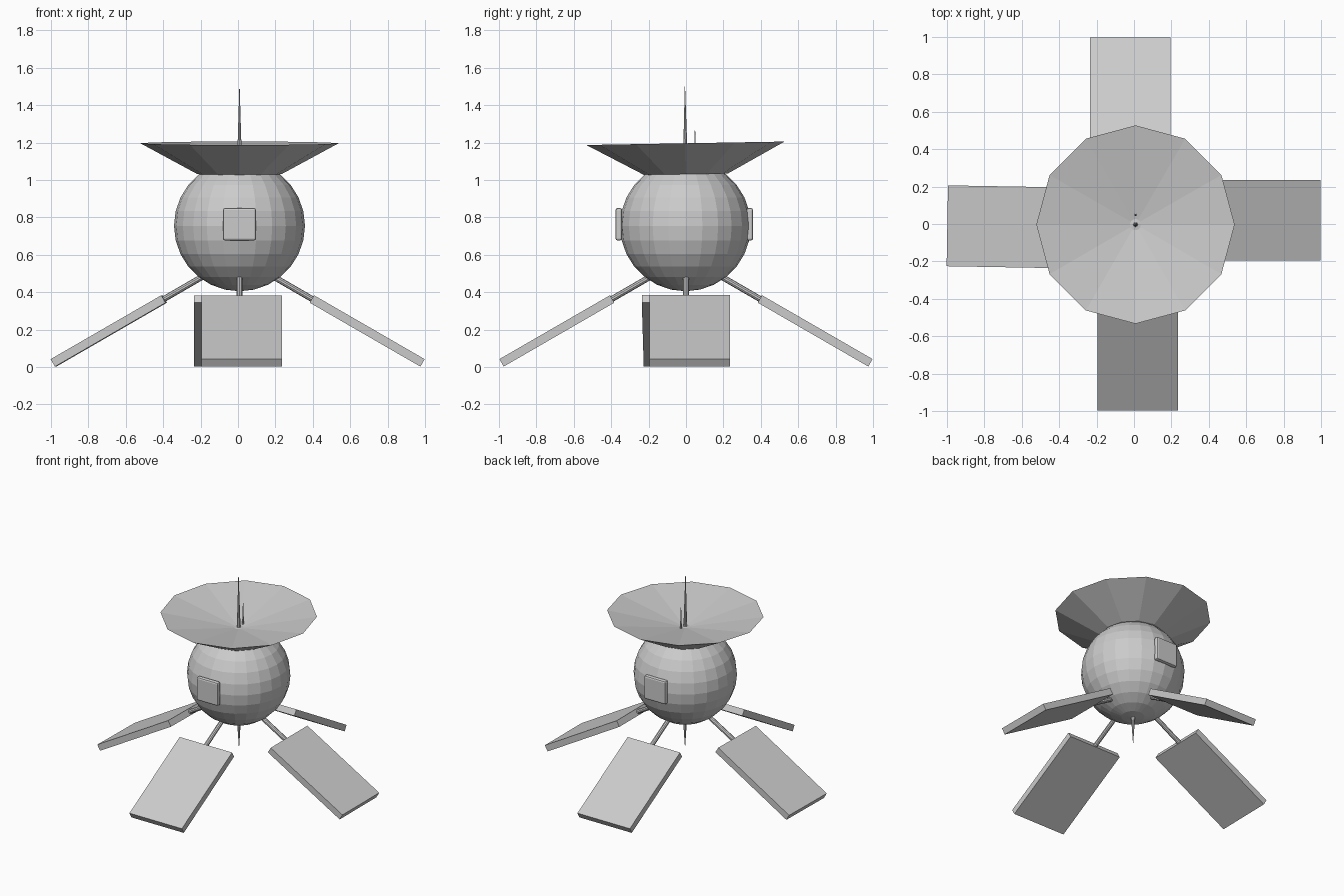
import bpy, bmesh
from math import radians, sin, cos, pi
from mathutils import Matrix, Vector

if "Cube" in bpy.data.objects:
    bpy.data.objects.remove(bpy.data.objects["Cube"])

CX, CZ, R = 0.008, 0.755, 0.35


def make(name, bm, matrix=Matrix()):
    """Turn a bmesh into a named, flat-shaded object."""
    bmesh.ops.recalc_face_normals(bm, faces=bm.faces)
    me = bpy.data.meshes.new(name)
    bm.to_mesh(me)
    bm.free()
    ob = bpy.data.objects.new(name, me)
    ob.matrix_world = matrix
    bpy.context.collection.objects.link(ob)
    return ob


def box(name, size, matrix):
    bm = bmesh.new()
    bmesh.ops.create_cube(bm, size=1)
    bmesh.ops.scale(bm, vec=size, verts=bm.verts)
    return make(name, bm, matrix)


def rod(name, a, b, r1, r2, sides=8, parent=Matrix()):
    """Cylinder or cone from point a to point b."""
    a, b = Vector(a), Vector(b)
    bm = bmesh.new()
    bmesh.ops.create_cone(bm, cap_ends=True, segments=sides,
                          radius1=r1, radius2=r2, depth=(b - a).length)
    rot = (b - a).to_track_quat('Z', 'Y').to_matrix().to_4x4()
    return make(name, bm, parent @ Matrix.Translation((a + b) / 2) @ rot)


# Faceted round body
bm = bmesh.new()
bmesh.ops.create_uvsphere(bm, u_segments=24, v_segments=14, radius=R)
make("body", bm, Matrix.Translation((CX, -0.003, CZ)))

# Twelve-sided dish: flat underside, flared wall, shallow conical inside
bm = bmesh.new()
def ring(r, z):
    return [bm.verts.new((r * cos(i * pi / 6), r * sin(i * pi / 6), z)) for i in range(12)]
base, rim = ring(0.225, -0.165), ring(0.53, 0)
apex = bm.verts.new((0, 0, -0.1))
bm.faces.new(base)
for i in range(12):
    j = (i + 1) % 12
    bm.faces.new((base[i], base[j], rim[j], rim[i]))
    bm.faces.new((rim[i], rim[j], apex))
make("dish", bm, Matrix.Translation((CX, -0.003, 1.196)) @ Matrix.Rotation(radians(1.0), 4, 'X'))

# Antenna spikes above and below
rod("main_antenna", (CX, -0.003, 1.06), (CX, -0.006, 1.53), 0.014, 0.0)
rod("small_antenna", (CX, 0.048, 1.07), (CX, 0.048, 1.30), 0.008, 0.0)
rod("lower_antenna", (CX, 0, 0.45), (CX, 0, 0.19), 0.016, 0.0)

# Rounded hatches on front and back
for name, y in (("front_hatch", -0.359), ("back_hatch", 0.341)):
    hatch = box(name, (0.178, 0.036, 0.174), Matrix.Translation((CX, y, 0.763)))
    bev = hatch.modifiers.new("Bevel", 'BEVEL')
    bev.width = 0.012
    bev.segments = 2

# Four sloping panels on struts, each set slightly off-centre
start, end = Vector((0.395, 0.02, 0.364)), Vector((0.986, 0.02, 0.022))
length = (end - start).length
for k, (side, yaw) in enumerate((("right", 0), ("back", 0), ("left", 1), ("front", 0))):
    turn = Matrix.Rotation(k * pi / 2, 4, 'Z')
    slope = Matrix.Rotation(radians(30), 4, 'Y')
    mid = Matrix.Translation((start + end) / 2 + Vector((0, -0.005 if yaw else 0, 0)))
    box(side + "_panel", (length, 0.432, 0.046),
        turn @ mid @ Matrix.Rotation(radians(-yaw), 4, 'Z') @ slope)
    shift = Matrix.Translation((CX if k % 2 else 0, 0, 0))
    rod(side + "_strut", (0.15, 0, 0.506), (0.43, 0, 0.344), 0.016, 0.016, 10, shift @ turn)
